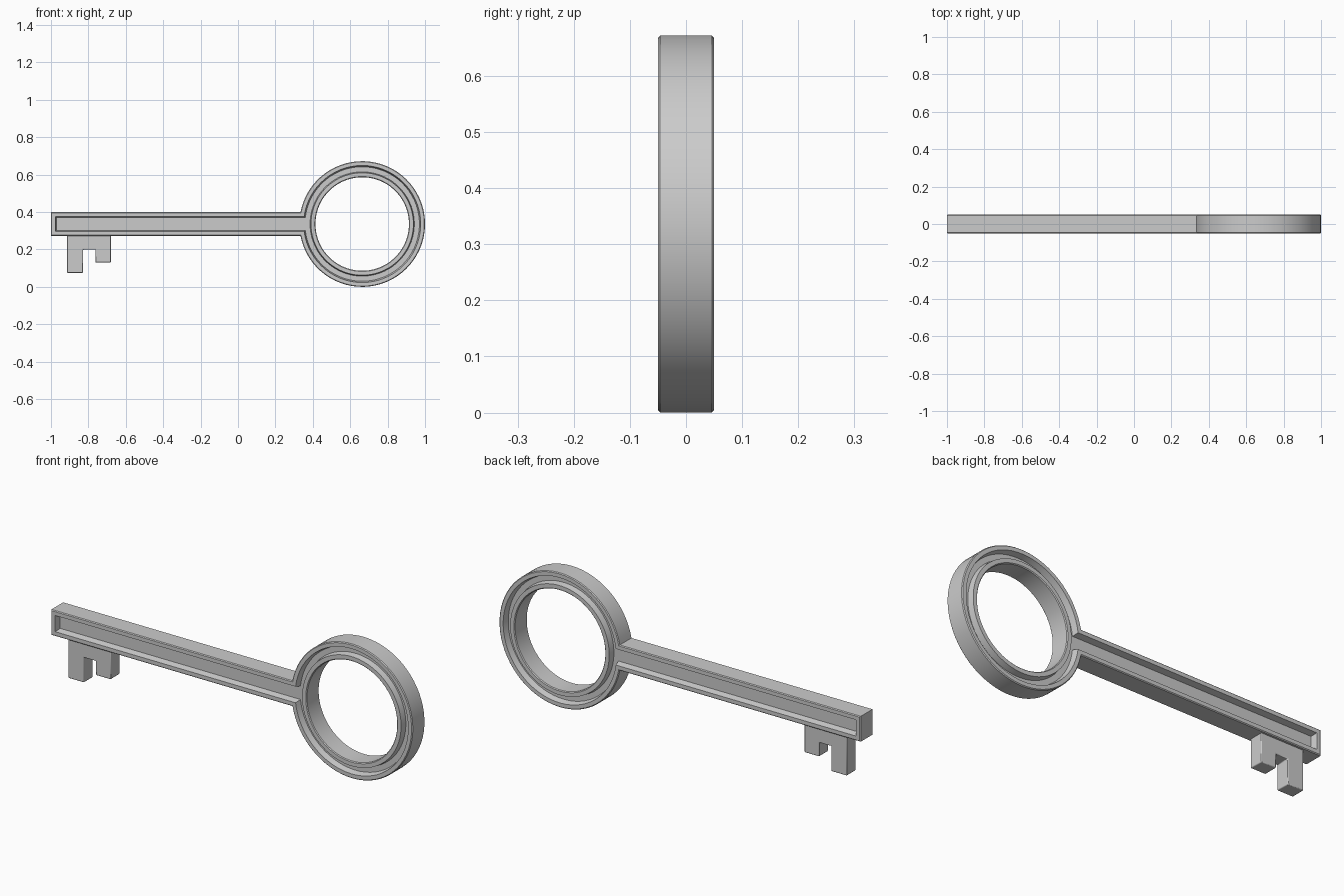
import bpy, bmesh
from math import asin, pi, cos, sin

if "Cube" in bpy.data.objects:
    bpy.data.objects.remove(bpy.data.objects["Cube"])

CX, CZ, N = 0.664, 0.336, 64


def finish(bm, name):
    bmesh.ops.recalc_face_normals(bm, faces=bm.faces)
    me = bpy.data.meshes.new(name)
    bm.to_mesh(me)
    bm.free()
    ob = bpy.data.objects.new(name, me)
    bpy.context.collection.objects.link(ob)
    bpy.ops.object.select_all(action='DESELECT')
    bpy.context.view_layer.objects.active = ob
    ob.select_set(True)
    bpy.ops.object.shade_smooth_by_angle(angle=0.6)
    return ob


bm = bmesh.new()


def outline(inset, y):
    """Ring arc plus square shaft end, moved inwards by inset."""
    r, h = 0.336 - inset, 0.0635 - inset
    a = asin(h / r)
    angles = [-pi + a + (2 * pi - 2 * a) * i / (N - 1) for i in range(N)]
    pts = [(CX + r * cos(t), CZ + r * sin(t)) for t in angles]
    pts += [(-1 + inset, CZ + h), (-1 + inset, CZ - h)]
    return [bm.verts.new((x, y, z)) for x, z in pts]


def circle(r, y):
    return [bm.verts.new((CX + r * cos(t), y, CZ + r * sin(t)))
            for t in (-pi + 2 * pi * (i + 0.5) / N for i in range(N))]


def loft(loops):
    for a, b in zip(loops, loops[1:]):
        for i in range(len(a)):
            j = (i + 1) % len(a)
            bm.faces.new((a[i], a[j], b[j], b[i]))


# Outer wall, rim and groove wall, front floor to back floor
half = [(0.030, 0.020), (0.023, 0.050), (0.004, 0.050), (0.0, 0.046)]
sect = [(d, -y) for d, y in half] + [(d, y) for d, y in reversed(half)]
outer = [outline(d, y) for d, y in sect]
loft(outer)

# Inner rim around the hole
half = [(0.279, 0.020), (0.274, 0.050), (0.254, 0.050), (0.250, 0.046)]
sect = [(r, -y) for r, y in half] + [(r, y) for r, y in reversed(half)]
inner = [circle(r, y) for r, y in sect]
loft(inner)

# Groove floors: ring quads, then one shaft panel
for o, c in ((outer[0], inner[0]), (outer[-1], inner[-1])):
    k = 1  # inner points left to the shaft panel on each side
    for i in range(k, N - 1 - k):
        bm.faces.new((o[i], o[i + 1], c[i + 1], c[i]))
    bm.faces.new(o[N - 1 - k:] + o[:k + 1] + c[:k + 1][::-1] + c[N - 1 - k:][::-1])
finish(bm, "key_body")

# Toothed bit under the shaft
bm = bmesh.new()
prof = [(-0.915, 0.29), (-0.915, 0.075), (-0.828, 0.075), (-0.828, 0.2),
        (-0.762, 0.2), (-0.762, 0.13), (-0.68, 0.13), (-0.68, 0.29)]
face = bm.faces.new([bm.verts.new((x, -0.036, z)) for x, z in prof])
ext = bmesh.ops.extrude_face_region(bm, geom=[face])
bmesh.ops.translate(bm, vec=(0, 0.072, 0),
                    verts=[g for g in ext["geom"] if isinstance(g, bmesh.types.BMVert)])
bit = finish(bm, "key_bit")
bev = bit.modifiers.new("soft_edges", 'BEVEL')
bev.width = 0.004
bev.segments = 2
